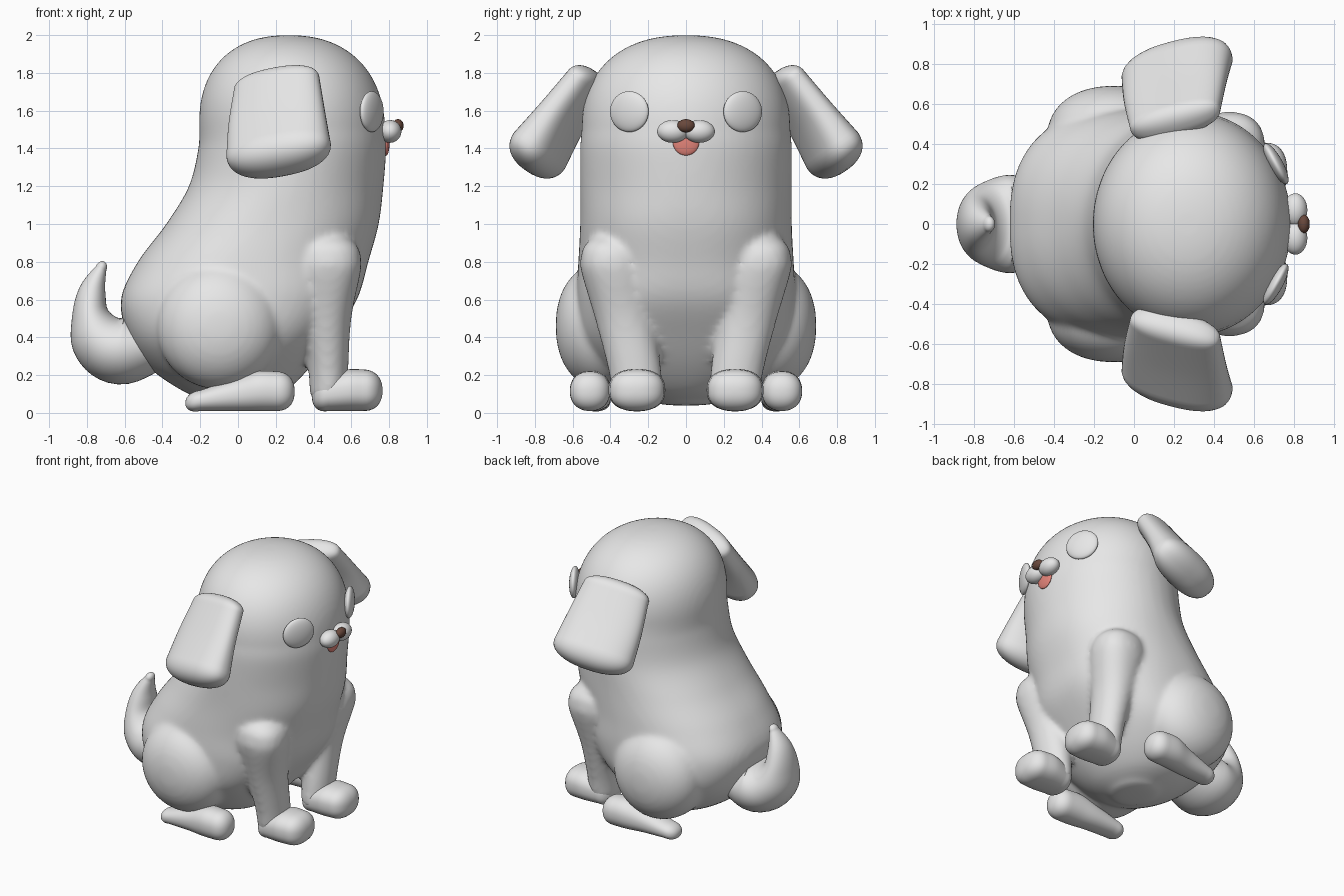
import bpy, bmesh, math
from mathutils import Vector

if "Cube" in bpy.data.objects:
    bpy.data.objects.remove(bpy.data.objects["Cube"], do_unlink=True)

X, Y, Z = Vector((1, 0, 0)), Vector((0, 1, 0)), Vector((0, 0, 1))


def material(name, color):
    m = bpy.data.materials.new(name)
    m.use_nodes = True
    m.diffuse_color = (*color, 1)
    m.node_tree.nodes["Principled BSDF"].inputs["Base Color"].default_value = (*color, 1)
    return m


GREY = material("light_grey", (0.8, 0.8, 0.8))
BROWN = material("nose_brown", (0.14, 0.065, 0.045))
PINK = material("tongue_pink", (0.8, 0.24, 0.2))


def finish(name, bm, mat):
    bmesh.ops.recalc_face_normals(bm, faces=bm.faces)
    for f in bm.faces:
        f.smooth = True
    mesh = bpy.data.meshes.new(name)
    bm.to_mesh(mesh)
    bm.free()
    mesh.materials.append(mat)
    ob = bpy.data.objects.new(name, mesh)
    bpy.context.collection.objects.link(ob)
    return ob


def spline(rows, steps=6):
    """Smooth curve through rows of numbers."""
    pts = [rows[0]] + rows + [rows[-1]]
    out = []
    for p0, p1, p2, p3 in zip(pts, pts[1:], pts[2:], pts[3:]):
        for i in range(steps):
            t = i / steps
            out.append([b + 0.5 * t * (c - a + t * (2 * a - 5 * b + 4 * c - d + t * (3 * (b - c) + d - a)))
                        for a, b, c, d in zip(p0, p1, p2, p3)])
    return out + [list(rows[-1])]


def loft(name, rows, u, v, caps, cap_n=2.0, sides=48, cap_steps=10):
    """Skin rows of (x, y, z, half u, half v, squareness); u=None turns with the path."""
    rows = spline([list(r) for r in rows])
    centers = [Vector(r[:3]) for r in rows]
    rings = []
    for i, r in enumerate(rows):
        tangent = centers[min(i + 1, len(rows) - 1)] - centers[max(i - 1, 0)]
        axis = u if u else v.cross(tangent).normalized()
        rings.append((centers[i], axis, r[3], r[4], r[5]))

    def dome(ring, direction, length):
        c, axis, a, b, n = ring
        out = []
        for i in range(1, cap_steps + 1):
            t = math.pi / 2 * i / cap_steps
            s = max(math.cos(t), 0) ** (2 / cap_n)
            out.append((c + direction * length * math.sin(t) ** (2 / cap_n), axis, a * s, b * s, n))
        return out

    first = dome(rings[0], (centers[0] - centers[1]).normalized(), caps[0])
    last = dome(rings[-1], (centers[-1] - centers[-2]).normalized(), caps[1])
    rings = first[::-1] + rings + last

    bm = bmesh.new()
    loops = []
    for c, axis, a, b, n in rings[1:-1]:
        loop = []
        for k in range(sides):
            t = math.tau * k / sides
            p = math.copysign(abs(math.cos(t)) ** (2 / n), math.cos(t))
            q = math.copysign(abs(math.sin(t)) ** (2 / n), math.sin(t))
            loop.append(bm.verts.new(c + axis * a * p + v * b * q))
        loops.append(loop)
    for lo, hi in zip(loops, loops[1:]):
        for k in range(sides):
            j = (k + 1) % sides
            bm.faces.new((lo[k], lo[j], hi[j], hi[k]))
    for loop, ring in ((loops[0], rings[0]), (loops[-1], rings[-1])):
        tip = bm.verts.new(ring[0])
        for k in range(sides):
            bm.faces.new((loop[k], loop[(k + 1) % sides], tip))
    return finish(name, bm, GREY)


def ball(name, center, radii, mat=GREY, turn=0):
    bm = bmesh.new()
    bmesh.ops.create_uvsphere(bm, u_segments=32, v_segments=20, radius=1)
    ob = finish(name, bm, mat)
    ob.location, ob.scale = center, radii
    ob.rotation_euler.z = turn
    return ob


# Body and head in one: height, back, front, half width, squareness
profile = [(0.06, -0.16, 0.15, 0.17, 2.0), (0.12, -0.30, 0.26, 0.32, 2.1),
           (0.24, -0.47, 0.38, 0.46, 2.3), (0.40, -0.58, 0.50, 0.56, 2.5),
           (0.60, -0.62, 0.63, 0.58, 2.5), (0.80, -0.53, 0.69, 0.57, 2.3),
           (1.00, -0.38, 0.745, 0.56, 2.2), (1.20, -0.26, 0.77, 0.56, 2.0),
           (1.40, -0.21, 0.785, 0.56, 2.0), (1.50, -0.205, 0.78, 0.552, 2.0)]
body = loft("body", [((b + f) / 2, 0, z, (f - b) / 2, w, n) for z, b, f, w, n in profile],
            X, Y, (0.022, 0.50), cap_n=2.3, sides=72, cap_steps=20)
blended = [body]

# Tail curling up to a point
loft("tail", [(-0.45, 0, 0.37, 0.15, 0.21, 2), (-0.62, 0, 0.34, 0.19, 0.245, 2),
              (-0.73, 0, 0.40, 0.165, 0.21, 2), (-0.78, 0, 0.52, 0.10, 0.155, 2),
              (-0.77, 0, 0.65, 0.07, 0.10, 2), (-0.725, 0, 0.765, 0.03, 0.04, 2)],
     None, Y, (0.08, 0.04))

for side, s in (("left", 1), ("right", -1)):
    # Front leg and haunch, blended into the body below
    blended.append(loft("front_leg_" + side, [
        (0.48, s * 0.255, 0.10, 0.10, 0.135, 2), (0.478, s * 0.275, 0.25, 0.107, 0.142, 2),
        (0.468, s * 0.327, 0.50, 0.132, 0.155, 2.1), (0.475, s * 0.383, 0.75, 0.175, 0.172, 2.3),
        (0.475, s * 0.39, 0.83, 0.175, 0.165, 2.3)], X, Y, (0.05, 0.12)))
    blended.append(loft("haunch_" + side, [
        (-0.10, s * 0.20, 0.46, 0.33, 0.33, 2), (-0.10, s * 0.43, 0.46, 0.335, 0.335, 2)],
        X, Z, (0.1, 0.26), cap_n=2.2))

    # Paws
    loft("front_paw_" + side,
         [(0.48, s * 0.26, 0.105, 0.13, 0.095, 2.4), (0.58, s * 0.26, 0.12, 0.15, 0.11, 2.4),
          (0.66, s * 0.26, 0.12, 0.145, 0.11, 2.4)], Y, Z, (0.09, 0.105), cap_n=2.3)
    loft("hind_paw_" + side,
         [(-0.20, s * 0.48, 0.065, 0.08, 0.055, 2.2), (-0.02, s * 0.49, 0.095, 0.095, 0.085, 2.2),
          (0.10, s * 0.505, 0.115, 0.108, 0.105, 2.2), (0.20, s * 0.508, 0.115, 0.106, 0.105, 2.2)],
         Y, Z, (0.08, 0.10), cap_n=2.3)

    # Floppy ear, its front edge flaring outward
    across = Vector((0.95, s * 0.25, 0.18))
    outward = Vector((-0.3, s * 0.80, 0.54))
    loft("ear_" + side,
         [(0.205, s * 0.53, 1.74, 0.235, 0.09, 2.4), (0.205, s * 0.66, 1.56, 0.265, 0.105, 2.4),
          (0.215, s * 0.775, 1.39, 0.285, 0.135, 2.4)], across, outward, (0.085, 0.13), cap_n=2.3)

    # Eye and muzzle cheek
    ball("eye_" + side, (0.708, s * 0.30, 1.595), (0.035, 0.115, 0.108), turn=s * 0.5)
    ball("muzzle_" + side, (0.805, s * 0.07, 1.49), (0.06, 0.083, 0.06))

# Nose and tongue
ball("nose", (0.847, 0, 1.52), (0.03, 0.047, 0.035), BROWN)
ball("tongue", (0.785, 0, 1.435), (0.018, 0.07, 0.072), PINK)

# Melt legs and haunches into the body
bpy.ops.object.select_all(action="DESELECT")
for ob in blended:
    ob.select_set(True)
bpy.context.view_layer.objects.active = body
bpy.ops.object.join()
remesh = body.modifiers.new("union", "REMESH")
remesh.mode, remesh.voxel_size, remesh.use_smooth_shade = "VOXEL", 0.018, True
soften = body.modifiers.new("soften", "SMOOTH")
soften.factor, soften.iterations = 0.5, 10
